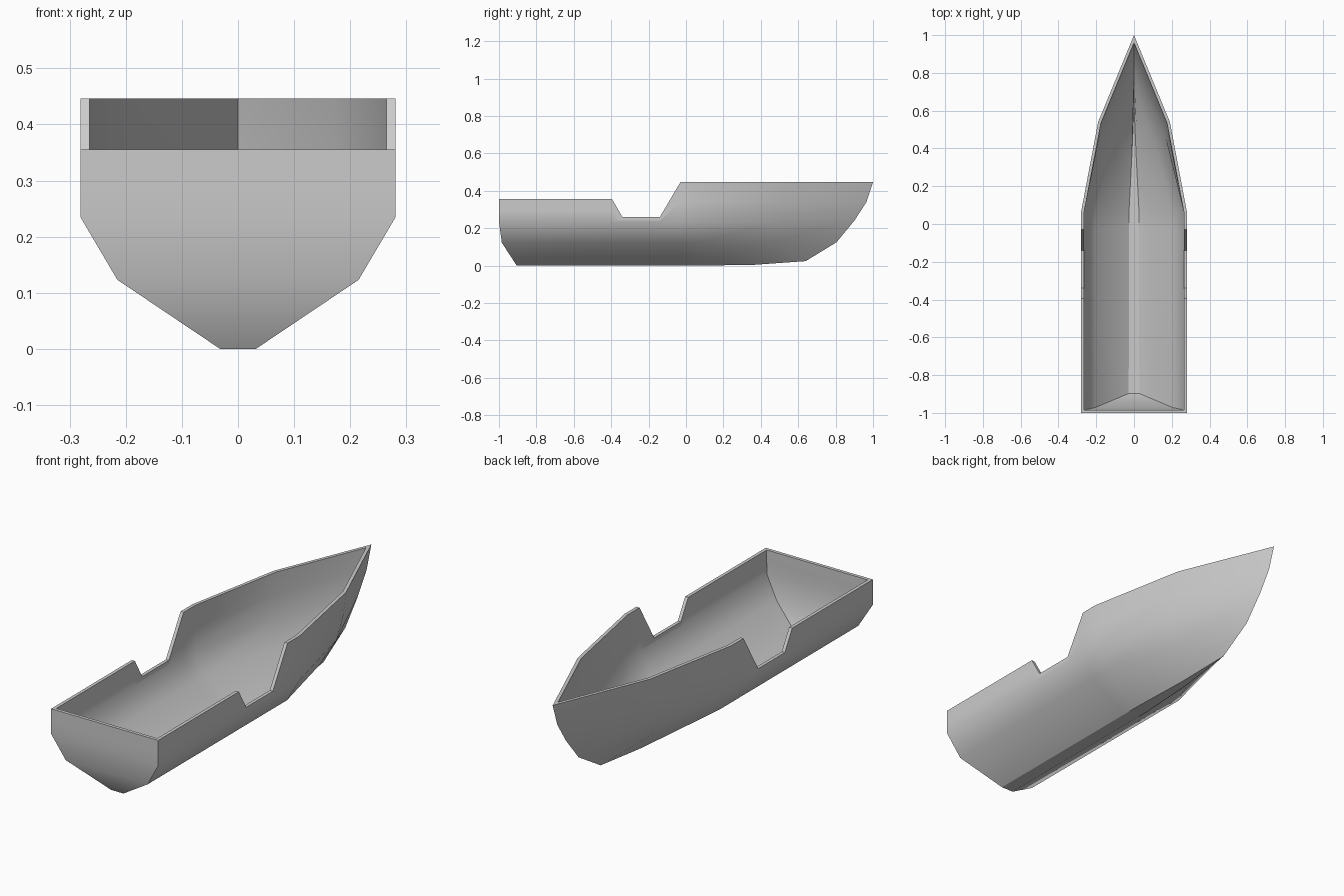
import bpy
import bmesh
from mathutils import Vector

if "Cube" in bpy.data.objects:
    bpy.data.objects.remove(bpy.data.objects["Cube"])

WALL = 0.016

# Midship half section, keel to rim: x, z (rim heights are filled in per station)
SECTION = [(0.032, 0.0), (0.215, 0.123), (0.281, 0.235)]


def midship(y, rim):
    """Half section at one y with a given rim height."""
    pts = [(x, y, z) for x, z in SECTION]
    return pts + [(0.281, y, (0.235 + rim) / 2), (0.281, y, rim)]


# Raked transom
stern = [(0.032, -0.905, 0), (0.215, -0.985, 0.123), (0.281, -1, 0.235),
         (0.281, -1, 0.295), (0.281, -1, 0.355)]
# Parallel body with the side notch in the rim
body = [midship(y, rim) for y, rim in
        [(-0.395, 0.355), (-0.34, 0.26), (-0.14, 0.26), (-0.03, 0.446), (0.06, 0.446)]]
# Tapering shoulder and pointed stem
shoulder = [(0.018, 0.36, 0.004), (0.125, 0.43, 0.123), (0.175, 0.49, 0.235),
            (0.188, 0.52, 0.34), (0.19, 0.54, 0.446)]
stem = [(0, 0.64, 0.024), (0, 0.805, 0.125), (0, 0.90, 0.24),
        (0, 0.965, 0.34), (0, 1.0, 0.446)]
stations = [stern] + body + [shoulder, stem]

bm = bmesh.new()
rings = []
for half in stations:
    full = [(-x, y, z) for x, y, z in reversed(half)] + half
    rings.append([bm.verts.new(p) for p in full])

# Outer skin
for a, b in zip(rings, rings[1:]):
    for j in range(len(a) - 1):
        bm.faces.new((a[j], a[j + 1], b[j + 1], b[j]))
# Transom panels
t = rings[0]
for j in range(4):
    bm.faces.new((t[j], t[j + 1], t[8 - j], t[9 - j]))
bmesh.ops.remove_doubles(bm, verts=bm.verts[:], dist=0.0001)
bmesh.ops.recalc_face_normals(bm, faces=bm.faces[:])
bm.normal_update()
# Make sure the skin faces outward
keel_face = min(bm.faces, key=lambda f: f.calc_center_median().z)
if keel_face.normal.z > 0:
    bmesh.ops.reverse_faces(bm, faces=bm.faces[:])
    bm.normal_update()

# Inner skin, with a level rim
outer_faces = bm.faces[:]
rim_edges = [e for e in bm.edges if e.is_boundary]
inner_pos = {}
for v in bm.verts:
    n = v.normal.copy()
    if v.is_boundary:
        n = Vector((n.x, n.y, 0)).normalized()
    inner_pos[v] = v.co - n * WALL * min(v.calc_shell_factor(), 3)
inner = {v: bm.verts.new(co) for v, co in inner_pos.items()}
for f in outer_faces:
    bm.faces.new([inner[v] for v in reversed(f.verts)])
# Rim strip between the skins
for e in rim_edges:
    a, b = e.verts
    bm.faces.new((a, b, inner[b], inner[a]))
bmesh.ops.recalc_face_normals(bm, faces=bm.faces[:])

mesh = bpy.data.meshes.new("boat_hull")
bm.to_mesh(mesh)
bm.free()
hull = bpy.data.objects.new("boat_hull", mesh)
bpy.context.collection.objects.link(hull)
bpy.context.view_layer.objects.active = hull
hull.select_set(True)
bpy.ops.object.shade_smooth_by_angle(angle=0.56)
